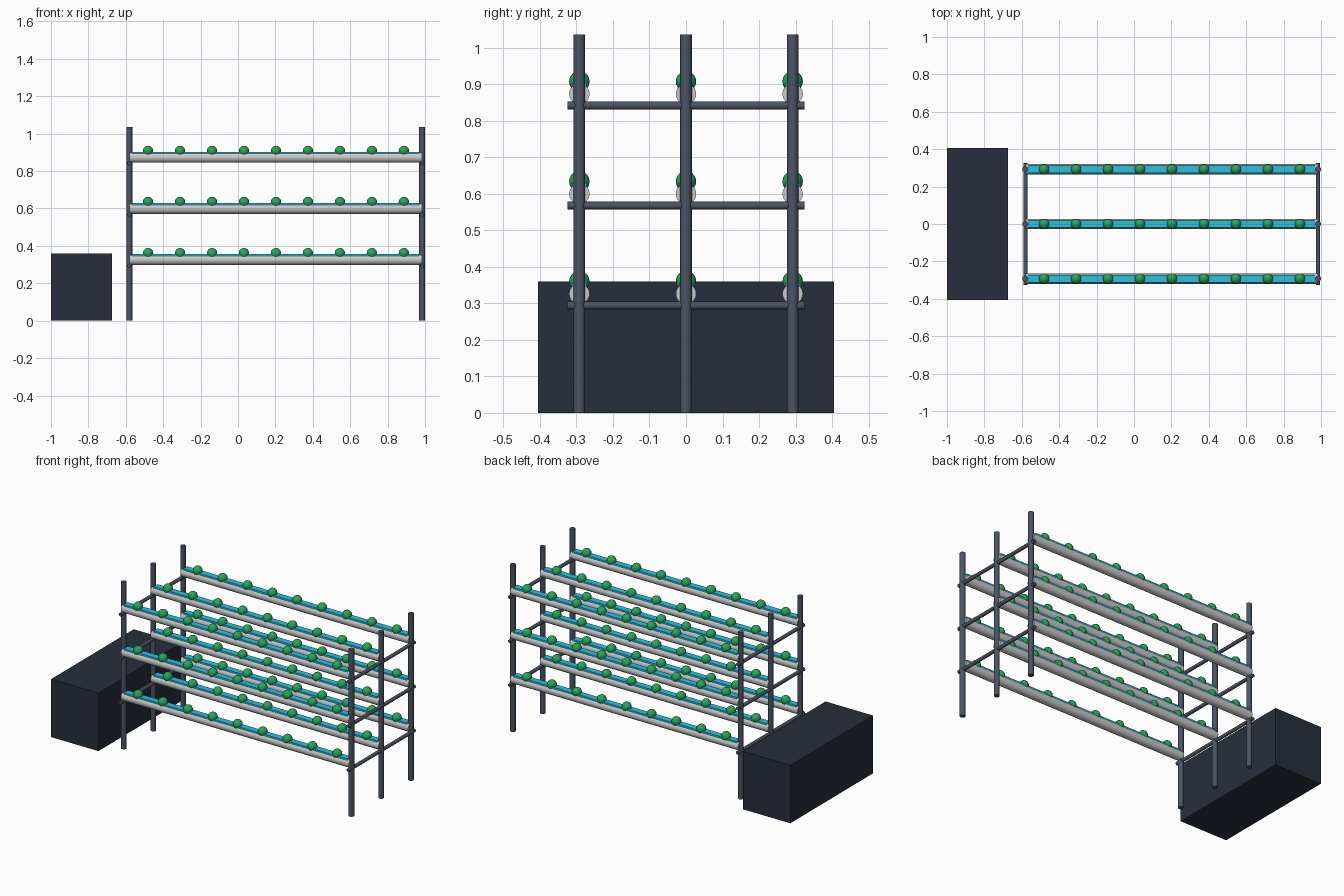
import bpy, math

if "Cube" in bpy.data.objects:
    bpy.data.objects.remove(bpy.data.objects["Cube"])

def mat(name, c):
    m = bpy.data.materials.new(name)
    m.diffuse_color = (*c, 1)
    m.use_nodes = True
    m.node_tree.nodes["Principled BSDF"].inputs["Base Color"].default_value = m.diffuse_color
    return m

FRAME = mat("slate", (0.07, 0.09, 0.125))
DARK = mat("dark_navy", (0.02, 0.028, 0.045))
WHITE = mat("white", (0.85, 0.85, 0.85))
WATER = mat("water_blue", (0.02, 0.55, 0.75))
LEAF = mat("leaf_green", (0.02, 0.38, 0.1))

def finish(name, m, smooth=True):
    o = bpy.context.object
    o.name = name
    o.data.materials.append(m)
    if smooth:
        bpy.ops.object.shade_smooth_by_angle()
    return o

def rod(name, r, length, loc, axis, m, n=16):
    rot = {'x': (0, math.pi / 2, 0), 'y': (math.pi / 2, 0, 0), 'z': (0, 0, 0)}[axis]
    bpy.ops.mesh.primitive_cylinder_add(vertices=n, radius=r, depth=length, location=loc, rotation=rot)
    return finish(name, m)

def box(name, size, loc, m):
    bpy.ops.mesh.primitive_cube_add(size=1, location=loc)
    bpy.context.object.scale = size
    bpy.ops.object.transform_apply(location=False, rotation=False)
    return finish(name, m, False)

X0, X1 = -0.581, 0.984
MID, LEN = (X0 + X1) / 2, X1 - X0
ROWS = (-0.292, 0, 0.292)
LEVELS = [0.326 + 0.2735 * i for i in range(3)]

# Reservoir tank
box("reservoir", (0.325, 0.81, 0.36), (-0.8375, 0, 0.18), DARK)

# Posts and crossbars at both ends
for x in (X0, X1):
    for y in ROWS:
        rod("post", 0.016, 1.035, (x, y, 0.5175), 'z', FRAME)
    for z in LEVELS:
        rod("crossbar", 0.0108, 0.65, (x, 0, z - 0.032), 'y', FRAME, 12)

# Growing pipes with water strips and plants
for z in LEVELS:
    for y in ROWS:
        rod("grow_pipe", 0.028, LEN, (MID, y, z), 'x', WHITE, 24)
        box("water_strip", (LEN - 0.03, 0.039, 0.011), (MID, y, z + 0.0245), WATER)
        for i in range(9):
            bpy.ops.mesh.primitive_uv_sphere_add(segments=16, ring_count=10, radius=0.028,
                                                 location=(-0.481 + 0.171 * i, y, z + 0.034))
            bpy.context.object.scale = (1, 1, 1.02)
            finish("plant", LEAF)
